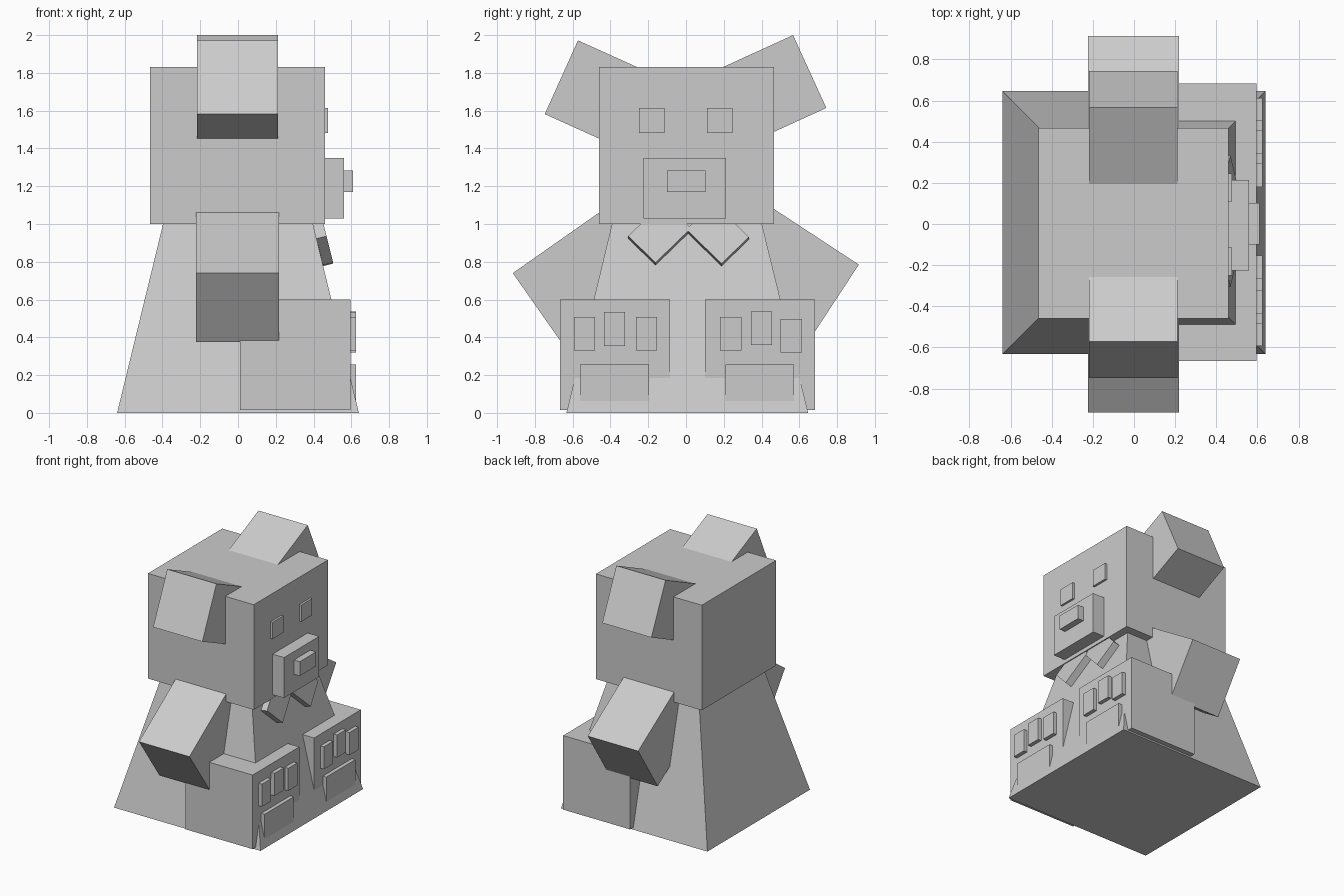
import bpy, bmesh
from math import radians, atan2
from mathutils import Matrix, Vector

if "Cube" in bpy.data.objects:
    bpy.data.objects.remove(bpy.data.objects["Cube"])


def block(name, lo, hi, rot=None, center=None):
    """Box between two corners, or rotated about a given centre."""
    lo, hi = Vector(lo), Vector(hi)
    bm = bmesh.new()
    bmesh.ops.create_cube(bm, size=1)
    bmesh.ops.scale(bm, vec=hi - lo, verts=bm.verts)
    m = Matrix.Translation(center if center is not None else (lo + hi) / 2)
    if rot:
        m = m @ rot
    bmesh.ops.transform(bm, matrix=m, verts=bm.verts)
    me = bpy.data.meshes.new(name)
    bm.to_mesh(me)
    bm.free()
    ob = bpy.data.objects.new(name, me)
    bpy.context.collection.objects.link(ob)
    return ob


def limb(name, outer, inward, length, height, x0, x1):
    """Box tilted about x: outer = outer upper corner (y, z), inward = (y, z) direction."""
    d = Vector(inward).normalized()
    down = Vector((d.y, -d.x)) if d.x > 0 else Vector((-d.y, d.x))
    c = Vector(outer) + d * length / 2 + down * height / 2
    rot = Matrix.Rotation(atan2(d.y, d.x), 4, 'X')
    block(name, (0, 0, 0), (x1 - x0, length, height), rot, ((x0 + x1) / 2, c.x, c.y))


# Tapered body
body = block("body", (-0.64, -0.633, 0), (0.64, 0.647, 1.0))
for v in body.data.vertices:
    if v.co.z > 0.5:
        v.co.x *= 0.62
        v.co.y = 0.005 + (v.co.y - 0.007) * 0.62

# Head and face
block("head", (-0.465, -0.46, 1.0), (0.46, 0.467, 1.83))
block("snout", (0.40, -0.225, 1.03), (0.56, 0.213, 1.35))
block("nose", (0.50, -0.10, 1.17), (0.61, 0.103, 1.283))
for i, y in enumerate((-0.25, 0.11)):
    block(f"eye_{i}", (0.42, y, 1.483), (0.477, y + 0.135, 1.615))

# Ears
limb("ear_left", (-0.572, 1.972), (0.91, -0.41), 0.428, 0.428, -0.218, 0.212)
limb("ear_right", (0.567, 2.0), (-0.91, -0.415), 0.424, 0.424, -0.218, 0.212)

# Arms
limb("arm_left", (-0.917, 0.74), (0.82, 0.575), 0.62, 0.444, -0.223, 0.218)
limb("arm_right", (0.915, 0.785), (-0.836, 0.548), 0.62, 0.444, -0.223, 0.218)

# Legs with toes and foot pads
for side, y in (("left", -0.667), ("right", 0.10)):
    block(f"leg_{side}", (0.01, y, 0.015), (0.595, y + 0.583, 0.60))
toes = [(-0.594, 0.33), (-0.435, 0.355), (-0.266, 0.33),
        (0.18, 0.33), (0.343, 0.36), (0.50, 0.32)]
for i, (y, z) in enumerate(toes):
    block(f"toe_{i}", (0.56, y, z), (0.625, y + 0.113, z + 0.178))
for i, y in enumerate((-0.56, 0.21)):
    block(f"foot_pad_{i}", (0.56, y, 0.05), (0.625, y + 0.363, 0.257))

# Collar flaps, leaning with the chest
for side, sign, center in (("left", 1, (0.437, -0.14, 0.95)),
                           ("right", -1, (0.437, 0.167, 0.945))):
    rot = Matrix.Rotation(radians(-14), 4, 'Y') @ Matrix.Rotation(radians(45 * sign), 4, 'X')
    block(f"collar_{side}", (0, 0, 0), (0.055, 0.265, 0.205), rot, center)
